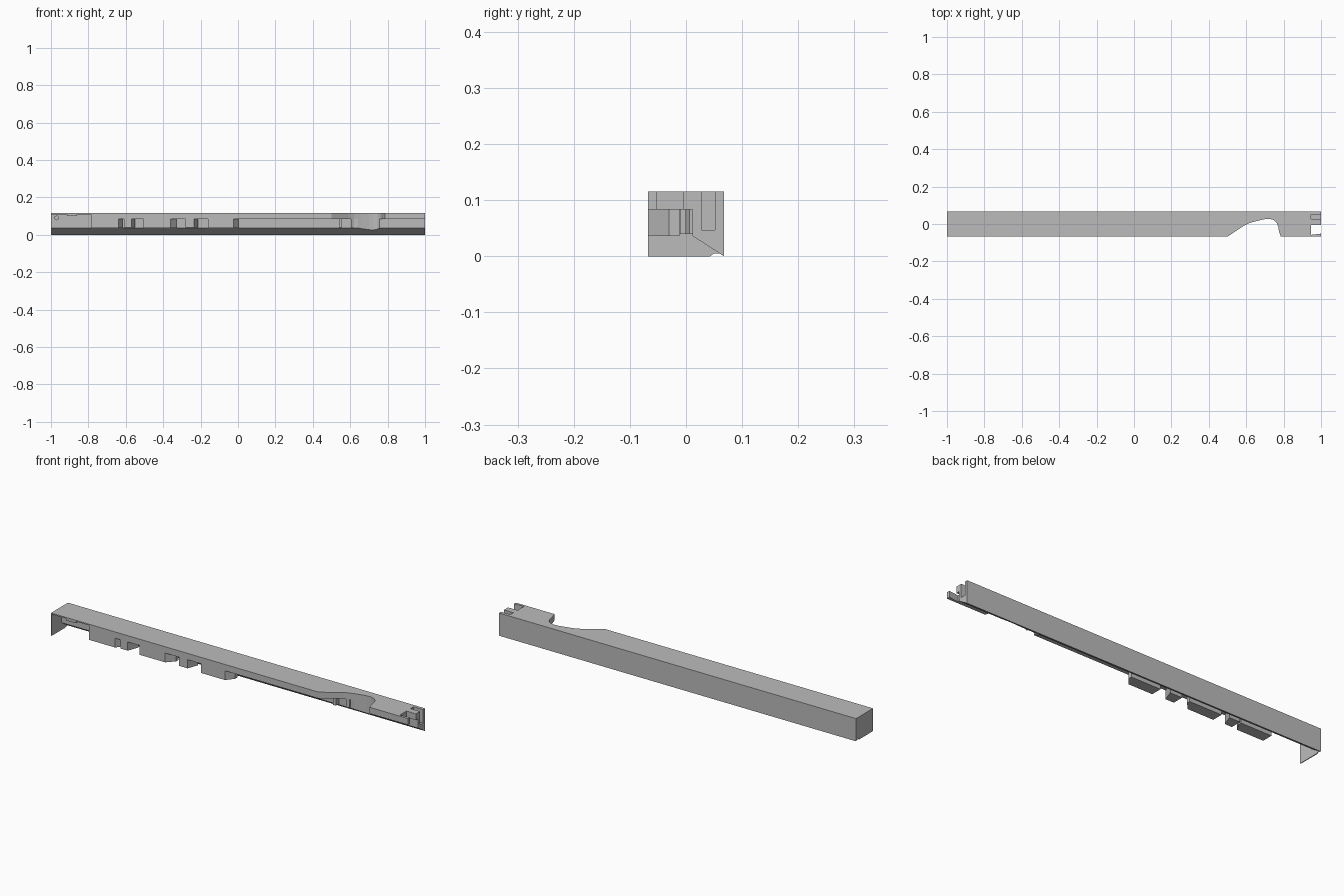
import bpy, bmesh
from mathutils import Vector

if "Cube" in bpy.data.objects:
    bpy.data.objects.remove(bpy.data.objects["Cube"], do_unlink=True)

grey = bpy.data.materials.new("plain grey")
grey.use_nodes = True
GREY = (0.5, 0.5, 0.5, 1)
grey.diffuse_color = GREY
grey.node_tree.nodes["Principled BSDF"].inputs["Base Color"].default_value = GREY


def prism(name, points, axis, start, end):
    """Extrude a flat outline along x (points are y,z) or z (points are x,y)."""
    place = (lambda p, d: (d, *p)) if axis == "x" else (lambda p, d: (*p, d))
    bm = bmesh.new()
    face = bm.faces.new([bm.verts.new(place(p, start)) for p in points])
    new = bmesh.ops.extrude_face_region(bm, geom=[face])["geom"]
    shift = Vector(place((0, 0), end - start))
    bmesh.ops.translate(bm, verts=[v for v in new if isinstance(v, bmesh.types.BMVert)], vec=shift)
    bmesh.ops.recalc_face_normals(bm, faces=bm.faces)
    mesh = bpy.data.meshes.new(name)
    bm.to_mesh(mesh)
    bm.free()
    mesh.materials.append(grey)
    obj = bpy.data.objects.new(name, mesh)
    bpy.context.collection.objects.link(obj)
    return obj


def box(name, x0, x1, y0, y1, z0, z1):
    return prism(name, [(x0, y0), (x1, y0), (x1, y1), (x0, y1)], "z", z0, z1)


def cut(obj, cutter):
    mod = obj.modifiers.new(cutter.name, "BOOLEAN")
    mod.operation = "DIFFERENCE"
    mod.solver = "EXACT"
    mod.object = cutter
    cutter.hide_render = True
    cutter.hide_viewport = True
    cutter.display_type = "WIRE"


HALF, TOP, RAIL, WALL, LOW = 0.068, 0.115, 0.083, 0.012, 0.036


def rail_profile(under):
    return [(-HALF, TOP), (-HALF, under), (WALL, under), (WALL, LOW), (HALF, 0), (HALF, TOP)]


# Rail with overhanging top and undercut back wall
rail = prism("main_rail", rail_profile(RAIL), "x", -0.787, 1)
thin_rail = prism("thin_end_rail", rail_profile(0.109), "x", -0.996, -0.787)
box("thin_end_rib", -0.915, -0.86, -HALF, WALL, 0.1, 0.109)

# Closed end with a small nick along its lower edge
prism("end_plate", [(-HALF, 0), (0.043, 0), (0.05, 0.005), (0.06, 0.005), (HALF, 0),
                    (HALF, TOP), (-HALF, TOP)], "x", -1, -0.996)

# Hanging blocks with one slanted end
for i, (x0, x1, slant) in enumerate([(-0.787, -0.64, 0.025), (-0.505, -0.36, 0.035), (-0.16, -0.025, 0.03)]):
    prism(f"hanging_block_{i + 1}", [(x0, -HALF), (x1, -HALF), (x1 + slant, -0.03),
                                     (x1 + slant, -WALL), (x0, -WALL)], "z", LOW, RAIL)

# Narrow tabs between the blocks
for i, (x0, x1) in enumerate([(-0.61, -0.57), (-0.282, -0.235)]):
    prism(f"narrow_tab_{i + 1}", [(x0, -HALF), (x1, -HALF), (x1 + 0.02, -WALL), (x0, -WALL)],
          "z", LOW + 0.003, RAIL)

# Fins behind the finger cutout
fins = [box(f"fin_{i + 1}", x, x + 0.016, -0.011, WALL, 0.04, RAIL) for i, x in enumerate((0.54, 0.605))]

# Curved cutout in the front edge
scoop = prism("scoop_cutter", [(0.489, -0.075), (0.5, -HALF), (0.59, -0.008), (0.62, 0.006), (0.66, 0.017),
                               (0.7, 0.026), (0.725, 0.028), (0.745, 0.022), (0.762, 0.008),
                               (0.771, -0.015), (0.775, -0.04), (0.785, -HALF), (0.786, -0.075)],
              "z", -0.02, 0.15)
for part in [rail] + fins:
    cut(part, scoop)

# Open end: through notch beside a prong, and a blind slot
cut(rail, prism("notch_cutter", [(0.947, -0.058), (1.02, -0.049), (1.02, -0.005), (0.947, -0.005)],
                "z", 0.05, 0.15))
cut(rail, box("slot_cutter", 0.947, 1.02, 0.028, 0.052, 0.047, 0.15))

# Small round hole in the inner wall near the closed end
bpy.ops.mesh.primitive_cylinder_add(vertices=16, radius=0.01, depth=0.03,
                                    location=(-0.97, WALL, 0.09), rotation=(1.5708, 0, 0))
hole = bpy.context.object
hole.name = "pin_hole_cutter"
hole.data.materials.append(grey)
cut(thin_rail, hole)
